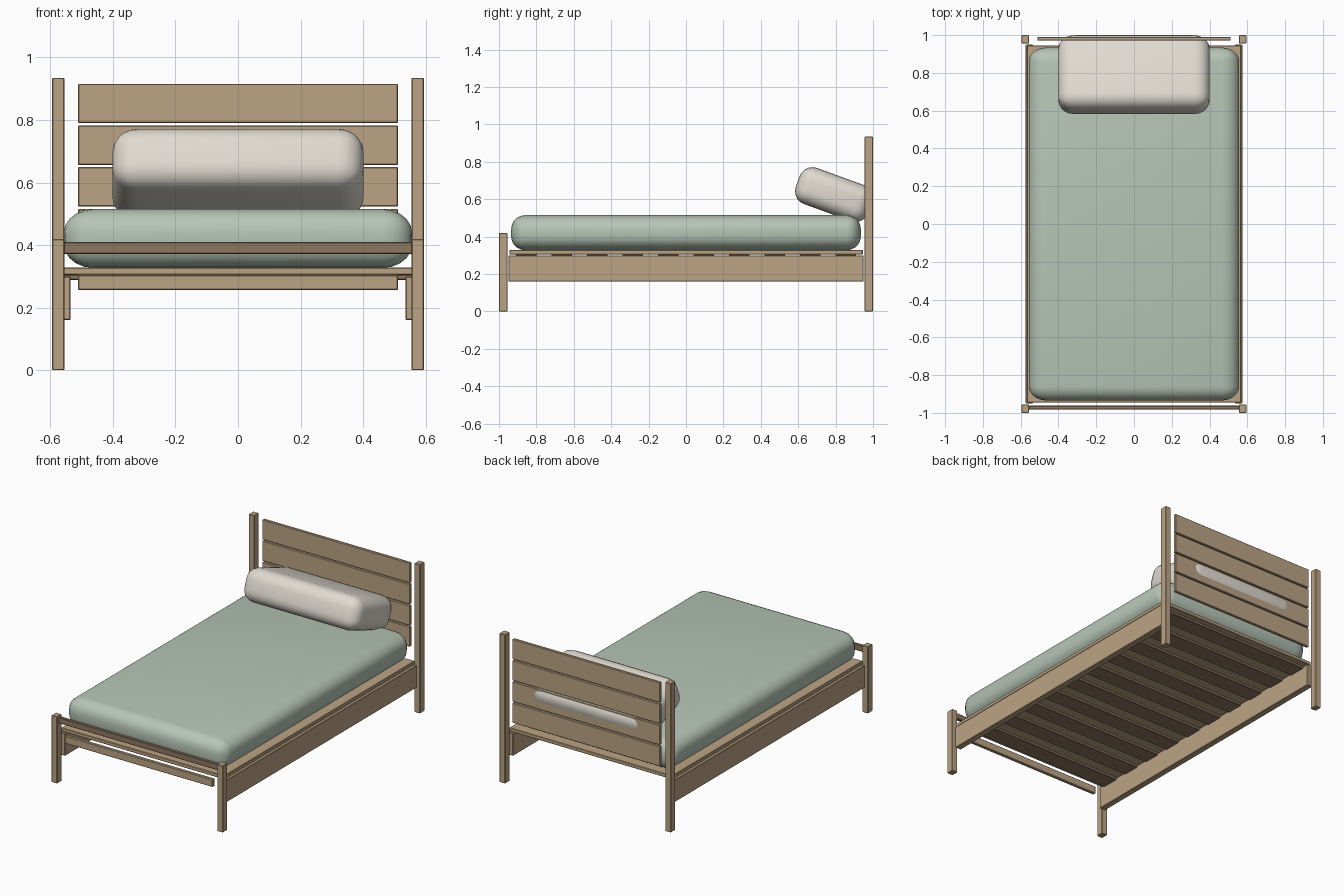
import bpy
from math import radians

cube = bpy.data.objects.get("Cube")
if cube:
    bpy.data.objects.remove(cube, do_unlink=True)


def material(name, rgb):
    m = bpy.data.materials.new(name)
    m.use_nodes = True
    m.diffuse_color = (*rgb, 1)
    m.node_tree.nodes["Principled BSDF"].inputs["Base Color"].default_value = (*rgb, 1)
    return m


wood = material("light wood", (0.50, 0.37, 0.23))
dark_wood = material("dark wood", (0.27, 0.185, 0.12))
sage = material("sage fabric", (0.47, 0.56, 0.47))
linen = material("linen fabric", (0.75, 0.71, 0.64))


def box(name, mat, x, y, z, bevel=0.003):
    """Bevelled board spanning the given (min, max) ranges."""
    bpy.ops.mesh.primitive_cube_add(
        size=1, location=[(a + b) / 2 for a, b in (x, y, z)])
    ob = bpy.context.object
    ob.name = name
    ob.scale = [b - a for a, b in (x, y, z)]
    bpy.ops.object.transform_apply(location=False, rotation=False, scale=True)
    ob.data.materials.append(mat)
    mod = ob.modifiers.new("edge", 'BEVEL')
    mod.width = bevel
    mod.segments = 1
    return ob


def cushion(name, mat, size, location, radius, stretch, tilt=0):
    """Soft rounded block whose corners are stretched sideways."""
    sx, sy, sz = size
    half = sx / stretch / 2
    ob = box(name, mat, (-half, half), (-sy / 2, sy / 2), (-sz / 2, sz / 2), radius)
    ob.modifiers["edge"].segments = 5
    ob.location = location
    ob.scale.x = stretch
    ob.rotation_euler.x = radians(tilt)
    bpy.ops.object.shade_smooth()
    return ob


# Posts and side rails
for side, s in (("left", 1), ("right", -1)):
    def span(a, b):
        return sorted((s * a, s * b))
    box(f"head_post_{side}", wood, span(0.555, 0.595), (0.955, 1.0), (0, 0.935))
    box(f"foot_post_{side}", wood, span(0.555, 0.595), (-1.0, -0.955), (0, 0.42))
    box(f"side_rail_{side}", wood, span(0.535, 0.575), (-0.95, 0.95), (0.16, 0.30))

# Headboard planks
for i in range(4):
    z = 0.39 + i * 0.1333
    box(f"headboard_plank_{i + 1}", wood, (-0.512, 0.512), (0.972, 0.991), (z, z + 0.126))

# Foot rails
box("foot_top_rail", dark_wood, (-0.557, 0.557), (-0.983, -0.962), (0.372, 0.41))
box("foot_lower_rail", wood, (-0.512, 0.512), (-0.983, -0.962), (0.257, 0.305))

# Deck with cross slats underneath
box("deck", wood, (-0.566, 0.566), (-0.945, 0.945), (0.305, 0.328))
for i in range(10):
    y = (i - 4.5) * 0.19
    box(f"slat_{i + 1}", dark_wood, (-0.557, 0.557), (y - 0.055, y + 0.055), (0.288, 0.306))

# Bedding
cushion("mattress", sage, (1.114, 1.87, 0.188), (0, 0, 0.421), 0.076, 1.25)
cushion("pillow", linen, (0.802, 0.412, 0.205), (0, 0.791, 0.625), 0.072, 1.12, -20)
